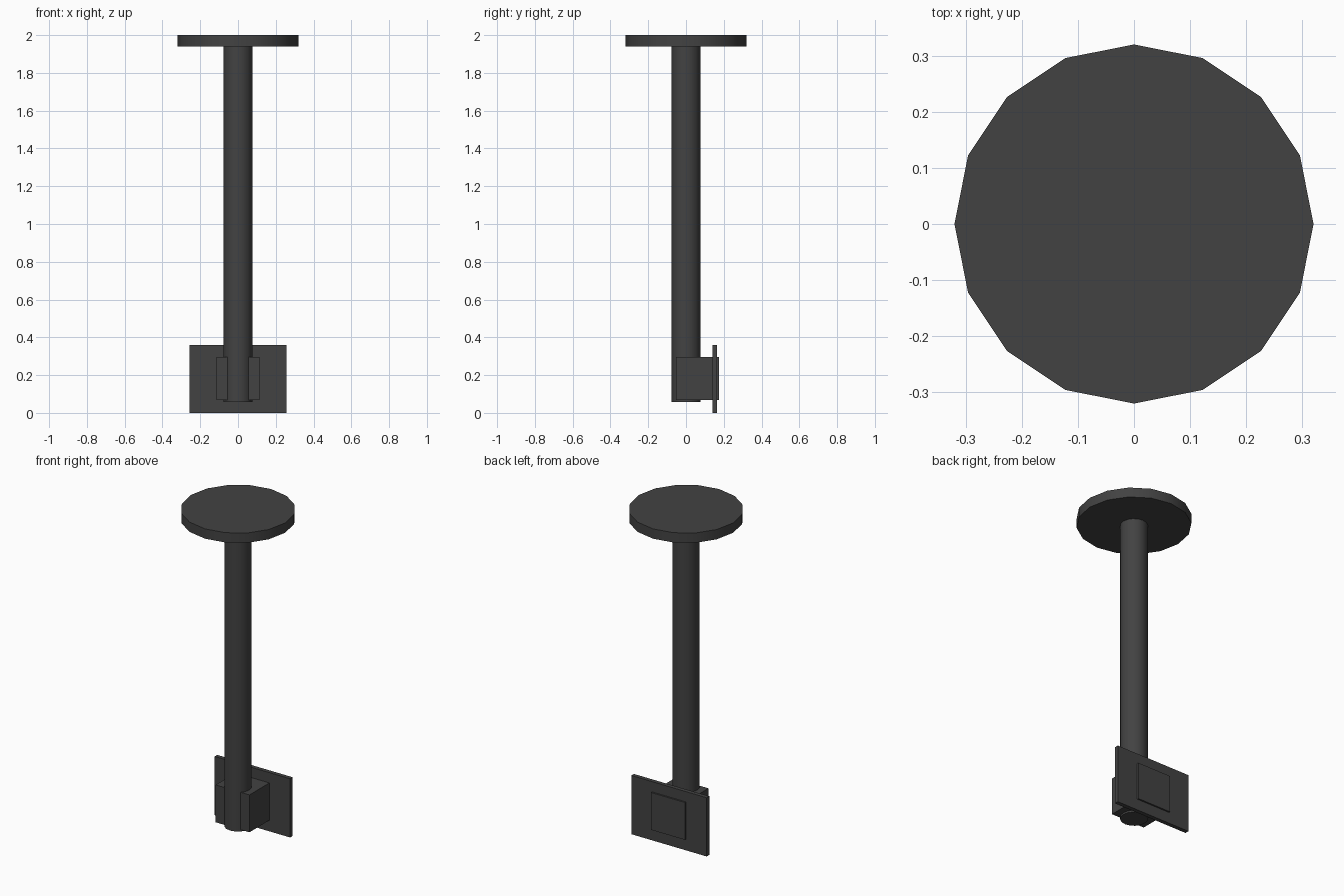
import bpy, math

if "Cube" in bpy.data.objects:
    bpy.data.objects.remove(bpy.data.objects["Cube"])

dark = bpy.data.materials.new("dark_metal")
dark.diffuse_color = (0.055, 0.055, 0.055, 1)
dark.use_nodes = True
dark.node_tree.nodes["Principled BSDF"].inputs["Base Color"].default_value = dark.diffuse_color


def finish(name):
    ob = bpy.context.object
    ob.name = name
    ob.data.materials.append(dark)
    return ob


def cylinder(name, radius, z0, z1, sides=16):
    bpy.ops.mesh.primitive_cylinder_add(vertices=sides, radius=radius, depth=z1 - z0,
                                        location=(0, 0, (z0 + z1) / 2))
    bpy.ops.object.shade_smooth_by_angle(angle=math.radians(30))
    return finish(name)


def box(name, lo, hi):
    bpy.ops.mesh.primitive_cube_add(size=1, location=[(a + b) / 2 for a, b in zip(lo, hi)])
    ob = finish(name)
    ob.scale = [b - a for a, b in zip(lo, hi)]
    bpy.ops.object.transform_apply(location=False, rotation=False, scale=True)
    return ob


# Ceiling disc and hanging pole
cylinder("ceiling_disc", 0.32, 1.94, 2.0)
cylinder("pole", 0.077, 0.057, 1.94)

# Clamp block around the pole foot, pushed through the mounting plate
box("clamp_block", (-0.115, -0.053, 0.068), (0.115, 0.175, 0.297))
box("mounting_plate", (-0.256, 0.14, 0.0), (0.256, 0.165, 0.36))
